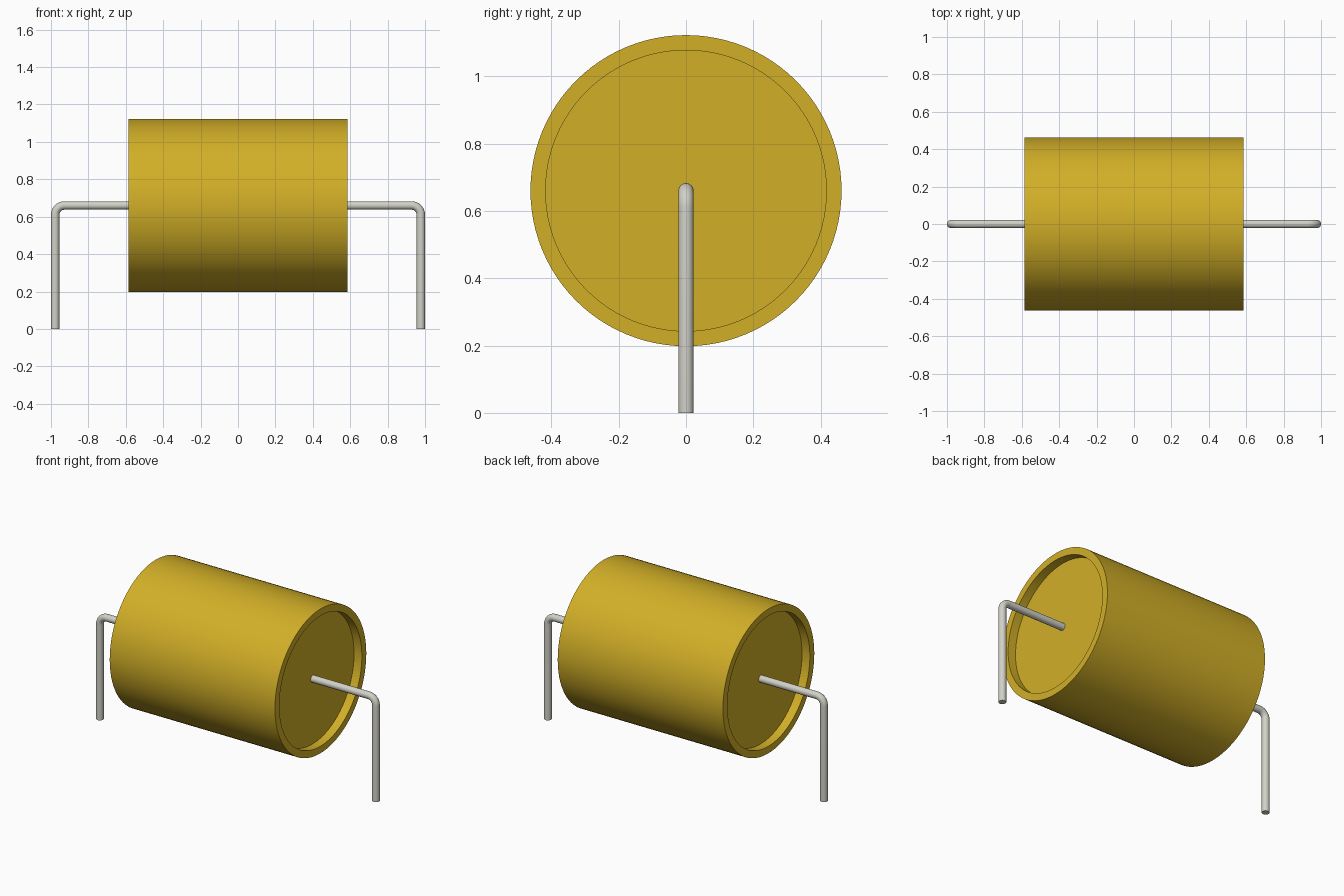
import bpy
import bmesh
import math
from mathutils import Matrix, Vector

cube = bpy.data.objects.get("Cube")
if cube:
    bpy.data.objects.remove(cube, do_unlink=True)

AXIS_Z = 0.66                      # height of the body axis
BODY_R, RIM_R = 0.462, 0.417       # outer radius, recess radius
HALF, RECESS = 0.585, 0.055        # half length, recess depth
LEAD_R, LEAD_X, BEND_R = 0.0225, 0.9775, 0.05


def make_material(name, rgb):
    mat = bpy.data.materials.new(name)
    mat.use_nodes = True
    mat.diffuse_color = (*rgb, 1)
    bsdf = next(n for n in mat.node_tree.nodes if n.type == 'BSDF_PRINCIPLED')
    bsdf.inputs["Base Color"].default_value = (*rgb, 1)
    return mat


def smooth(obj):
    bpy.ops.object.select_all(action='DESELECT')
    obj.select_set(True)
    bpy.context.view_layer.objects.active = obj
    bpy.ops.object.shade_smooth_by_angle(angle=math.radians(40))


gold = make_material("golden yellow", (0.644, 0.429, 0.0203))
metal = make_material("metal grey", (0.645, 0.638, 0.571))

# Body: one lathed profile with a recessed disc at each end
profile = [(-HALF + RECESS, 0), (-HALF + RECESS, RIM_R), (-HALF, RIM_R), (-HALF, BODY_R),
           (HALF, BODY_R), (HALF, RIM_R), (HALF - RECESS, RIM_R), (HALF - RECESS, 0)]
bm = bmesh.new()
verts = [bm.verts.new((x, 0, r)) for x, r in profile]
edges = [bm.edges.new(pair) for pair in zip(verts, verts[1:])]
bmesh.ops.spin(bm, geom=verts + edges, cent=(0, 0, 0), axis=(1, 0, 0),
               angle=math.tau, steps=96, use_merge=True)
bmesh.ops.remove_doubles(bm, verts=bm.verts, dist=1e-5)
bmesh.ops.recalc_face_normals(bm, faces=bm.faces)
mesh = bpy.data.meshes.new("body")
bm.to_mesh(mesh)
bm.free()
mesh.materials.append(gold)
body = bpy.data.objects.new("body", mesh)
body.location.z = AXIS_Z
bpy.context.collection.objects.link(body)
smooth(body)


# Leads: round wire swept along a bent path, capped at both ends
def make_lead(name, side, sides=24, bend_steps=10):
    path = [(HALF - RECESS - 0.01, AXIS_Z, 0)]
    for i in range(bend_steps + 1):
        a = math.pi / 2 * i / bend_steps
        path.append((LEAD_X - BEND_R + BEND_R * math.sin(a),
                     AXIS_Z - BEND_R + BEND_R * math.cos(a), a))
    path.append((LEAD_X, 0, math.pi / 2))
    bm = bmesh.new()
    rings = []
    for x, z, a in path:
        out = Vector((math.sin(a), 0, math.cos(a)))
        ring = []
        for k in range(sides):
            t = math.tau * k / sides
            p = Vector((x, 0, z)) + LEAD_R * (math.cos(t) * out + Vector((0, math.sin(t), 0)))
            ring.append(bm.verts.new(p))
        rings.append(ring)
    for r0, r1 in zip(rings, rings[1:]):
        for k in range(sides):
            n = (k + 1) % sides
            bm.faces.new((r0[k], r0[n], r1[n], r1[k]))
    bm.faces.new(rings[0])
    bm.faces.new(rings[-1])
    bm.transform(Matrix.Diagonal((side, 1, 1, 1)))
    bmesh.ops.recalc_face_normals(bm, faces=bm.faces)
    mesh = bpy.data.meshes.new(name)
    bm.to_mesh(mesh)
    bm.free()
    mesh.materials.append(metal)
    obj = bpy.data.objects.new(name, mesh)
    bpy.context.collection.objects.link(obj)
    smooth(obj)


for name, side in (("left_lead", 1), ("right_lead", -1)):
    make_lead(name, side)
